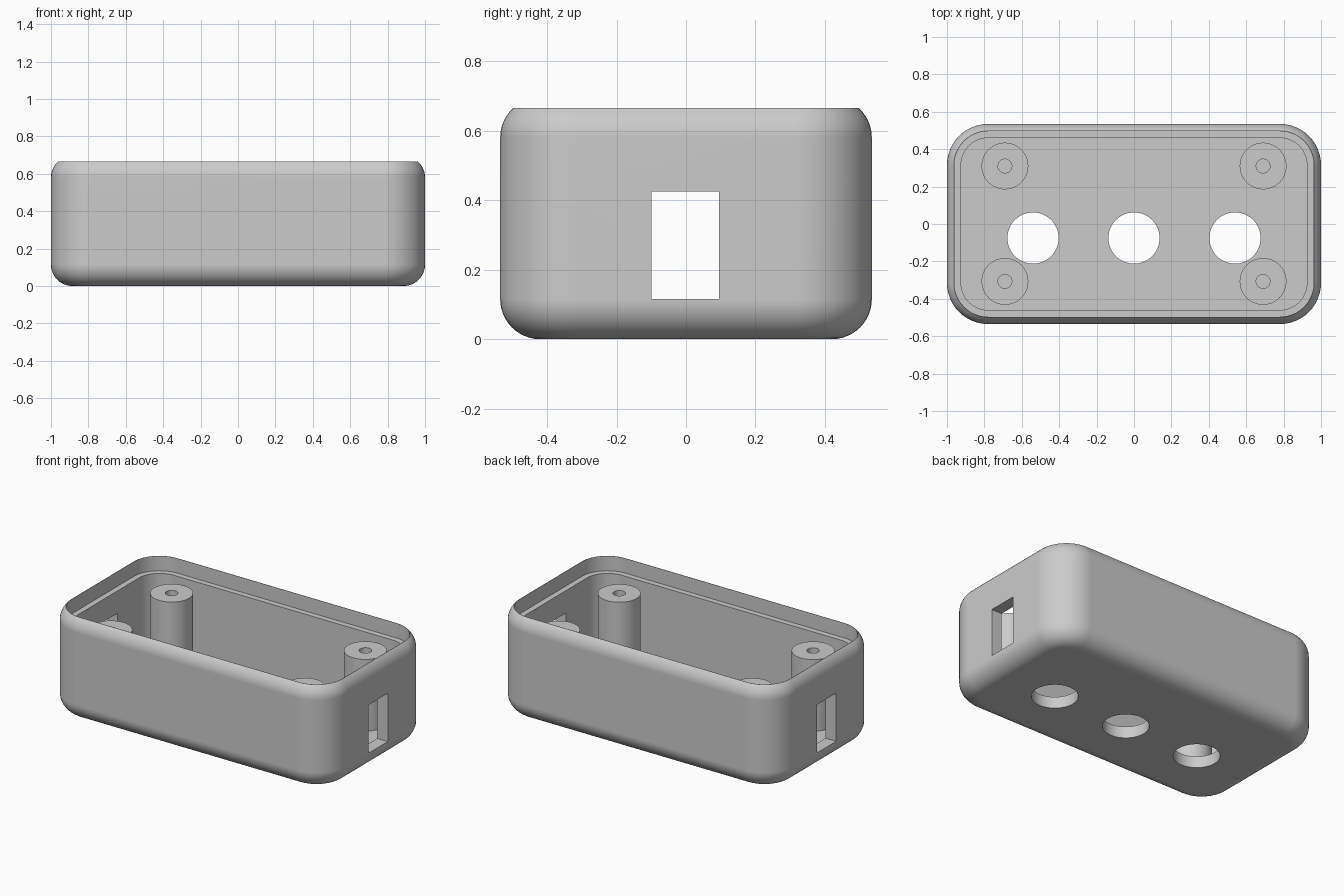
import bpy, bmesh
from math import sin, cos, pi, radians

if "Cube" in bpy.data.objects:
    bpy.data.objects.remove(bpy.data.objects["Cube"])

grey = bpy.data.materials.new("plain grey")
grey.use_nodes = True
grey.diffuse_color = (0.6, 0.6, 0.6, 1)
grey.node_tree.nodes["Principled BSDF"].inputs["Base Color"].default_value = (0.6, 0.6, 0.6, 1)

HALF_X, HALF_Y, CORNER = 1.0, 0.535, 0.22
HEIGHT, WALL, LIP, FILLET = 0.665, 0.075, 0.039, 0.115
STEPS = 12


def ring(hx, hy, r, z):
    """Rounded rectangle outline; a circle when hx = hy = r."""
    pts = []
    for k, (sx, sy) in enumerate([(1, 1), (-1, 1), (-1, -1), (1, -1)]):
        for i in range(STEPS + 1):
            a = (k + i / STEPS) * pi / 2
            pts.append((sx * (hx - r) + r * cos(a), sy * (hy - r) + r * sin(a), z))
    return pts


def loft(name, rings, location=(0, 0, 0)):
    """Closed solid skinned through the rings and capped at both ends."""
    bm = bmesh.new()
    loops = [[bm.verts.new(p) for p in pts] for pts in rings]
    n = len(loops[0])
    for a, b in zip(loops, loops[1:]):
        for i in range(n):
            j = (i + 1) % n
            bm.faces.new((a[i], a[j], b[j], b[i]))
    bm.faces.new(loops[0][::-1])
    bm.faces.new(loops[-1])
    bmesh.ops.remove_doubles(bm, verts=bm.verts, dist=1e-5)
    bmesh.ops.recalc_face_normals(bm, faces=bm.faces)
    mesh = bpy.data.meshes.new(name)
    bm.to_mesh(mesh)
    bm.free()
    mesh.materials.append(grey)
    obj = bpy.data.objects.new(name, mesh)
    obj.location = location
    bpy.context.collection.objects.link(obj)
    return obj


def select(obj):
    bpy.ops.object.select_all(action="DESELECT")
    obj.select_set(True)
    bpy.context.view_layer.objects.active = obj


def cut(obj, cutter):
    cutter.hide_render = True
    bpy.context.view_layer.update()
    select(obj)
    mod = obj.modifiers.new("cut", "BOOLEAN")
    mod.operation, mod.solver, mod.object = "DIFFERENCE", "EXACT", cutter
    bpy.ops.object.modifier_apply(modifier=mod.name)
    bpy.data.objects.remove(cutter)


def smooth(obj):
    select(obj)
    bpy.ops.object.shade_smooth_by_angle(angle=radians(30))
    obj.modifiers.new("even shading", "WEIGHTED_NORMAL").keep_sharp = True


# Case profile as (inset, height): bottom fillet, cut-off top fillet, lip, ledge, cavity
profile = []
for i in range(STEPS + 1):
    a = i / STEPS * pi / 2
    profile.append((FILLET * (1 - sin(a)), FILLET * (1 - cos(a))))
for i in range(7):
    a = i / 6 * radians(47.3)
    profile.append((FILLET * (1 - cos(a)), HEIGHT - FILLET * (sin(radians(47.3)) - sin(a))))
profile += [(LIP, HEIGHT), (LIP, 0.57), (WALL, 0.57), (WALL, WALL)]
case = loft("case", [ring(HALF_X - d, HALF_Y - d, CORNER - d, z) for d, z in profile])

# Three round holes in the floor
for x in (-0.54, 0, 0.54):
    cut(case, loft("hole_cutter", [ring(0.137, 0.137, 0.137, z) for z in (-0.1, 0.2)], (x, -0.075, 0)))

# Rectangular slots through both end walls
bpy.ops.mesh.primitive_cube_add(size=1, location=(0, -0.002, 0.27))
slot = bpy.context.object
slot.name = "slot_cutter"
slot.scale = (2.4, 0.194, 0.31)
slot.data.materials.append(grey)
cut(case, slot)
smooth(case)

# Screw posts with a pilot hole in each corner
post_profile = [(0.125, WALL - 0.01), (0.125, 0.537), (0.037, 0.537), (0.037, WALL + 0.005)]
for side, x in (("left", 0.69), ("right", -0.69)):
    for end, y in (("front", -0.307), ("back", 0.31)):
        smooth(loft(f"{end}_{side}_screw_post", [ring(r, r, r, z) for r, z in post_profile], (x, y, 0)))
